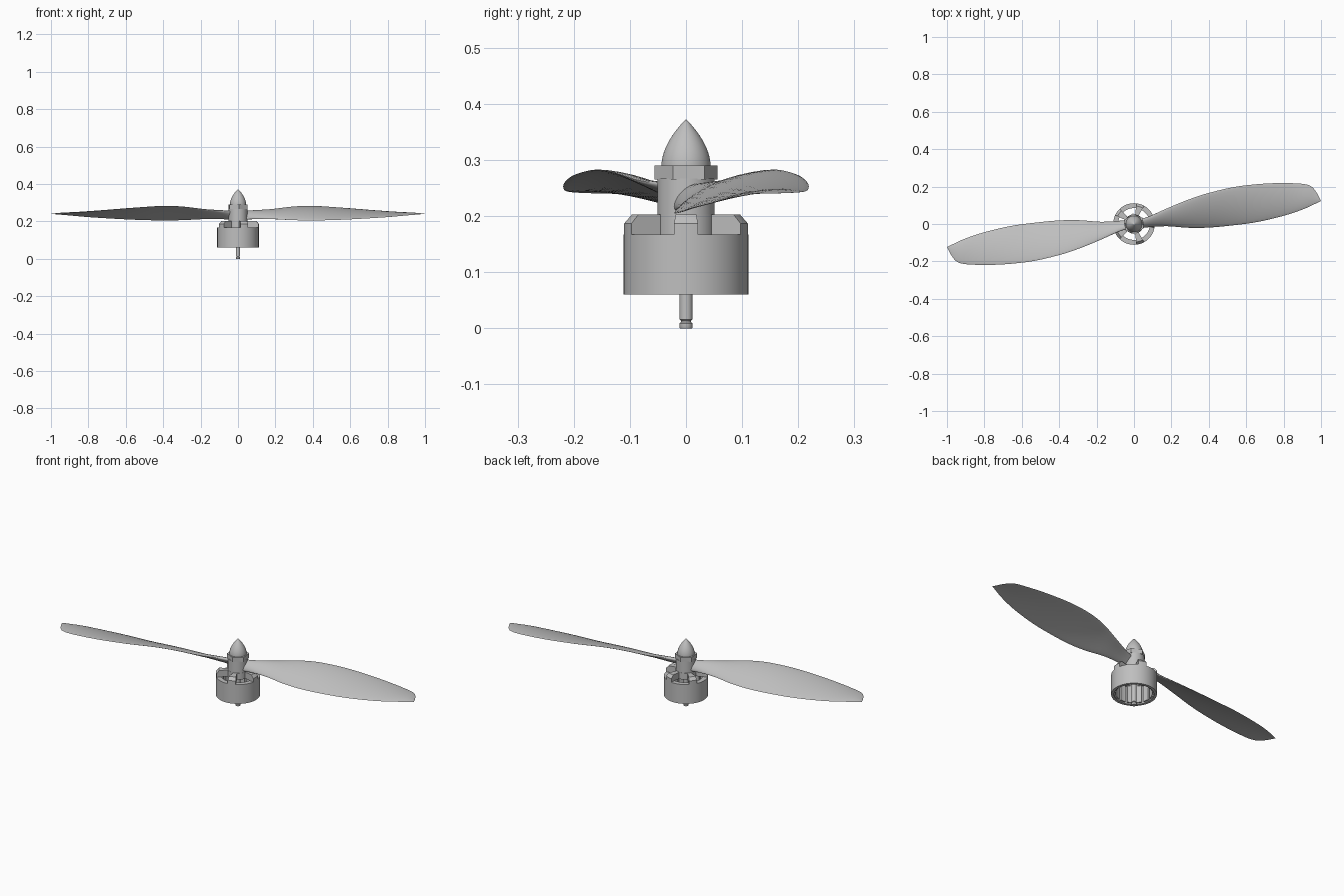
import bpy
import bmesh
from math import sin, cos, pi, radians, sqrt
from mathutils import Vector

if "Cube" in bpy.data.objects:
    bpy.data.objects.remove(bpy.data.objects["Cube"], do_unlink=True)

grey = bpy.data.materials.new("plain_grey")
grey.use_nodes = True
grey.diffuse_color = (0.52, 0.52, 0.52, 1)
grey.node_tree.nodes["Principled BSDF"].inputs["Base Color"].default_value = grey.diffuse_color


def finish(name, bm, angle=35):
    bmesh.ops.remove_doubles(bm, verts=bm.verts, dist=0.00005)
    bmesh.ops.recalc_face_normals(bm, faces=bm.faces)
    mesh = bpy.data.meshes.new(name)
    bm.to_mesh(mesh)
    bm.free()
    mesh.materials.append(grey)
    obj = bpy.data.objects.new(name, mesh)
    bpy.context.collection.objects.link(obj)
    bpy.ops.object.select_all(action="DESELECT")
    obj.select_set(True)
    bpy.context.view_layer.objects.active = obj
    bpy.ops.object.shade_smooth_by_angle(angle=radians(angle))
    return obj


def lathe(name, profile, sides=64, start=0, sweep=360):
    """Turn a closed (radius, height) outline about z; partial sweeps get end caps."""
    bm = bmesh.new()
    full = sweep == 360
    rings = []
    for i in range(sides if full else sides + 1):
        a = radians(start + sweep * i / sides)
        rings.append([bm.verts.new((r * cos(a), r * sin(a), z)) for r, z in profile])
    n = len(profile)
    for i in range(sides):
        a, b = rings[i], rings[(i + 1) % len(rings)]
        for j in range(n):
            k = (j + 1) % n
            if profile[j][0] + profile[k][0] > 0:
                bm.faces.new((a[j], b[j], b[k], a[k]))
    if not full:
        bm.faces.new(rings[0])
        bm.faces.new(rings[-1])
    return finish(name, bm)


def rod(name, r, z0, z1, sides=48, start=0):
    return lathe(name, [(0, z0), (r, z0), (r, z1), (0, z1)], sides, start)


# Motor bell: open-bottomed can, top plate centre and five chamfered spokes
lathe("motor_bell", [(0.097, 0.06), (0.111, 0.06), (0.111, 0.167), (0.085, 0.167),
                     (0.085, 0.157), (0.097, 0.157)], 80)
lathe("bell_centre", [(0, 0.167), (0.052, 0.167), (0.052, 0.203), (0, 0.203)])
for i in range(5):
    lathe(f"bell_spoke_{i + 1}", [(0.045, 0.167), (0.111, 0.167), (0.111, 0.187),
                                  (0.097, 0.203), (0.045, 0.203)], 6, i * 72 - 11, 22)

# Magnets lining the inside of the bell
for i in range(14):
    lathe(f"magnet_{i + 1}", [(0.089, 0.066), (0.098, 0.066), (0.098, 0.158), (0.089, 0.158)],
          4, i * 360 / 14, 19)

# Shaft with a retaining groove near its lower end
lathe("shaft", [(0, 0), (0.011, 0), (0.012, 0.002), (0.012, 0.009), (0.009, 0.011),
                (0.009, 0.014), (0.012, 0.016), (0.012, 0.28), (0, 0.28)], 32)

# Propeller hub, hexagonal nut and pointed spinner
rod("propeller_hub", 0.051, 0.2, 0.267)
rod("hex_nut", 0.056, 0.265, 0.29, 6, -24)
spinner = [(0, 0.288)]
for i in range(15):
    t = i / 14
    spinner.append((0.044 * (1 - t ** 1.9), 0.288 + 0.085 * t))
lathe("spinner", spinner, 48)


def spline(points, t):
    """Smooth interpolation through evenly spaced control points."""
    s = min(int(t), len(points) - 2)
    f = t - s
    p = [Vector(points[max(0, min(len(points) - 1, s + k))]) for k in (-1, 0, 1, 2)]
    return 0.5 * (2 * p[1] + (p[2] - p[0]) * f + (2 * p[0] - 5 * p[1] + 4 * p[2] - p[3]) * f ** 2
                  + (3 * p[1] - p[0] - 3 * p[2] + p[3]) * f ** 3)


# Raised and lowered blade edges from root to tip, with section thickness
high_edge = [(0.02, 0.02, 0.255), (0.08, 0.04, 0.257), (0.18, 0.085, 0.264), (0.29, 0.13, 0.278),
             (0.4, 0.166, 0.282), (0.55, 0.2, 0.273), (0.72, 0.217, 0.259), (0.87, 0.217, 0.247),
             (0.94, 0.205, 0.243), (0.975, 0.17, 0.241), (0.998, 0.126, 0.24)]
low_edge = [(0.02, -0.022, 0.208), (0.08, -0.016, 0.213), (0.18, -0.012, 0.213), (0.29, -0.02, 0.207),
            (0.4, -0.019, 0.205), (0.53, -0.007, 0.208), (0.66, 0.011, 0.214), (0.8, 0.044, 0.223),
            (0.9, 0.077, 0.232), (0.96, 0.104, 0.237), (1.0, 0.123, 0.24)]
thickness = [(v, 0) for v in (0.028, 0.024, 0.018, 0.014, 0.012, 0.01, 0.009, 0.007, 0.005, 0.003, 0.001)]


def blade(name, turn):
    bm = bmesh.new()
    steps, chord = 60, 14
    rings = []
    for i in range(steps + 1):
        t = i / steps * (len(high_edge) - 1)
        hi, lo = spline(high_edge, t), spline(low_edge, t)
        thick = spline(thickness, t)[0]
        across = hi - lo
        normal = Vector((0, -across.z, across.y)).normalized()
        ring = []
        for side in (1, -1):
            for j in range(chord):
                u = j / chord if side == 1 else 1 - j / chord
                u = (1 - cos(pi * u)) / 2
                bulge = side * thick * sqrt(max(0, u * (1 - u)))
                camber = 0.05 * across.length * 4 * u * (1 - u)
                p = lo + across * u + normal * (bulge + camber)
                ring.append(bm.verts.new((p.x * turn, p.y * turn, p.z)))
        rings.append(ring)
    n = len(rings[0])
    for a, b in zip(rings, rings[1:]):
        for j in range(n):
            k = (j + 1) % n
            bm.faces.new((a[j], a[k], b[k], b[j]))
    bm.faces.new(rings[0])
    bm.faces.new(rings[-1])
    finish(name, bm, 50)


# Two matching blades, half a turn apart
blade("left_blade", 1)
blade("right_blade", -1)
